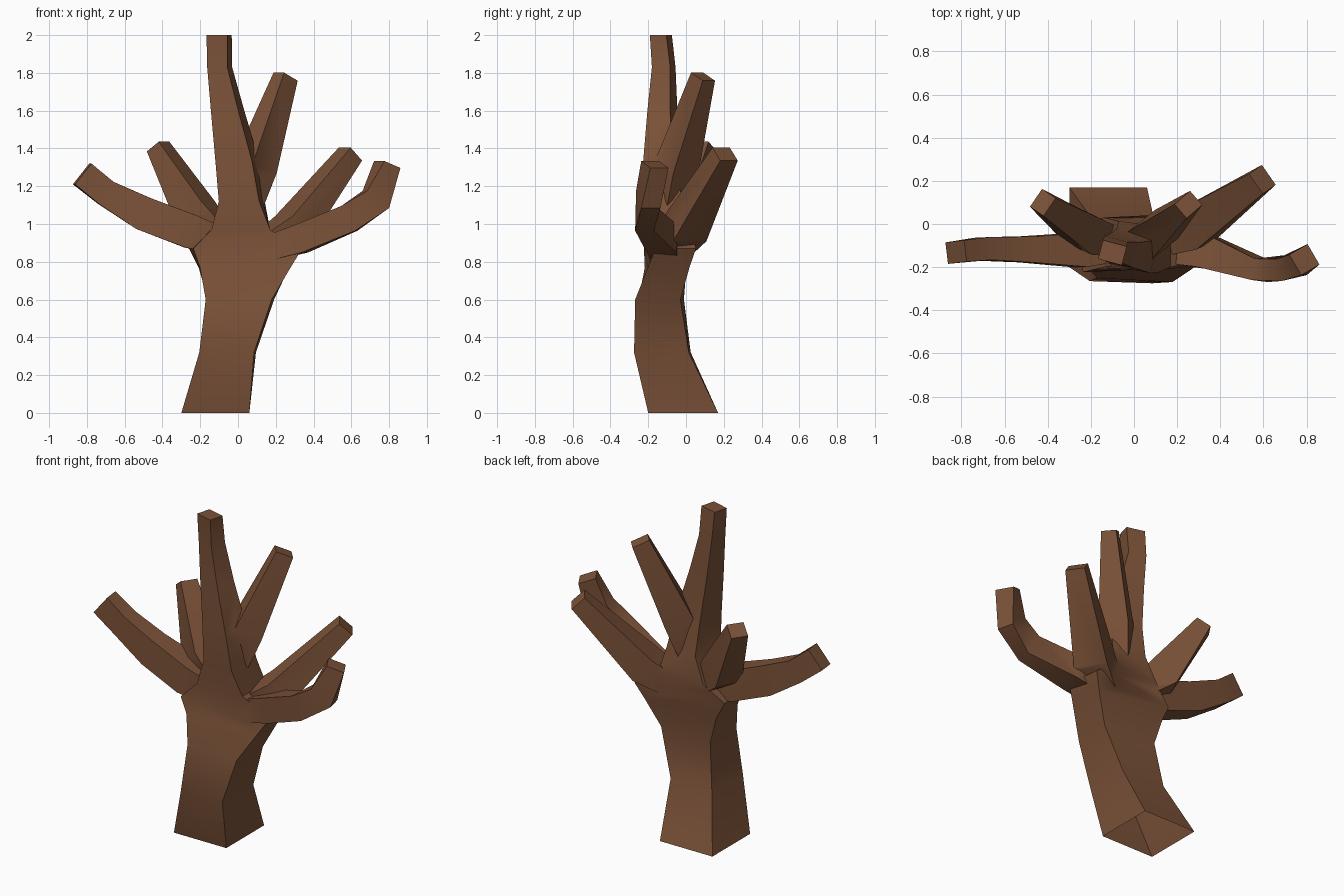
import bpy, bmesh, math
from mathutils import Vector

if "Cube" in bpy.data.objects:
    bpy.data.objects.remove(bpy.data.objects["Cube"])

bark = bpy.data.materials.new("brown_bark")
bark.diffuse_color = (0.2, 0.085, 0.04, 1)
bark.use_nodes = True
bark.node_tree.nodes["Principled BSDF"].inputs["Base Color"].default_value = bark.diffuse_color


def loft(name, rings):
    """Closed four-sided tube through rings of four corners."""
    bm = bmesh.new()
    vs = [[bm.verts.new(p) for p in r] for r in rings]
    for a, b in zip(vs, vs[1:]):
        for i in range(4):
            j = (i + 1) % 4
            bm.faces.new((a[i], a[j], b[j], b[i]))
    bm.faces.new(vs[0][::-1])
    bm.faces.new(vs[-1])
    bmesh.ops.recalc_face_normals(bm, faces=bm.faces)
    me = bpy.data.meshes.new(name)
    bm.to_mesh(me)
    bm.free()
    me.materials.append(bark)
    ob = bpy.data.objects.new(name, me)
    bpy.context.collection.objects.link(ob)
    return ob


def column(name, sections):
    """Level sections: x, y, z, half width, half depth, turn in degrees."""
    rings = []
    for x, y, z, a, b, turn in sections:
        c, s = math.cos(math.radians(turn)), math.sin(math.radians(turn))
        rings.append([(x + c * i * a - s * j * b, y + s * i * a + c * j * b, z)
                      for i, j in ((-1, -1), (1, -1), (1, 1), (-1, 1))])
    return loft(name, rings)


def branch(name, sections):
    """Sections square to the path: x, y, z, half width, half height."""
    pts = [Vector(s[:3]) for s in sections]
    rings = []
    for k, s in enumerate(sections):
        t = Vector()
        if k:
            t += (pts[k] - pts[k - 1]).normalized()
        if k < len(pts) - 1:
            t += (pts[k + 1] - pts[k]).normalized()
        t.normalize()
        u = t.cross(Vector((0, 0, 1))).normalized()
        v = u.cross(t)
        rings.append([pts[k] + u * i * s[3] + v * j * s[4]
                      for i, j in ((-1, -1), (1, -1), (1, 1), (-1, 1))])
    return loft(name, rings)


# trunk with its flared crown and central leader
trunk = column("tree_trunk", [
    (-0.12, -0.015, 0, 0.18, 0.185, 0),
    (-0.055, -0.125, 0.32, 0.145, 0.145, -2),
    (0.01, -0.14, 0.6, 0.175, 0.12, -3),
    (0.035, -0.1, 0.77, 0.24, 0.11, 2),
    (0.04, -0.085, 0.87, 0.29, 0.108, 6),
    (0.015, -0.085, 0.97, 0.155, 0.115, 0),
    (0.02, -0.105, 1.12, 0.108, 0.105, -8),
    (-0.003, -0.125, 1.33, 0.1, 0.08, -14),
    (-0.055, -0.125, 1.6, 0.075, 0.062, -15),
    (-0.097, -0.118, 1.83, 0.055, 0.05, -15),
    (-0.10, -0.133, 2.0, 0.057, 0.045, -15)])

# limbs, each starting inside the trunk
limbs = [
    branch("upper_right_branch", [
        (0.02, -0.1, 1.0, 0.06, 0.05), (0.09, -0.05, 1.3, 0.085, 0.085),
        (0.252, 0.09, 1.78, 0.043, 0.052)]),
    branch("left_branch", [
        (0.0, -0.1, 0.88, 0.06, 0.06), (-0.25, -0.12, 0.96, 0.08, 0.09),
        (-0.5, -0.118, 1.055, 0.06, 0.09), (-0.70, -0.115, 1.165, 0.053, 0.07),
        (-0.825, -0.13, 1.265, 0.05, 0.07)]),
    branch("left_back_branch", [
        (-0.03, -0.1, 0.88, 0.05, 0.05), (-0.225, -0.035, 1.06, 0.085, 0.095),
        (-0.423, 0.1, 1.41, 0.05, 0.046)]),
    branch("right_front_branch", [
        (0.06, -0.1, 0.84, 0.07, 0.06), (0.33, -0.125, 0.92, 0.08, 0.075),
        (0.59, -0.215, 1.03, 0.05, 0.075), (0.73, -0.2, 1.13, 0.052, 0.075),
        (0.79, -0.165, 1.315, 0.055, 0.052)]),
    branch("right_back_branch", [
        (0.06, -0.1, 0.83, 0.06, 0.06), (0.29, -0.005, 0.975, 0.1, 0.085),
        (0.595, 0.207, 1.37, 0.056, 0.05)])]

# fuse everything into one solid
for limb in limbs:
    m = trunk.modifiers.new("join", 'BOOLEAN')
    m.operation = 'UNION'
    m.solver = 'EXACT'
    m.object = limb
bpy.context.view_layer.objects.active = trunk
trunk.select_set(True)
for m in list(trunk.modifiers):
    bpy.ops.object.modifier_apply(modifier=m.name)
for limb in limbs:
    bpy.data.objects.remove(limb)

# the trunk is hollow and open at the foot
bm = bmesh.new()
bm.from_mesh(trunk.data)
foot = [f for f in bm.faces if f.calc_center_median().z < 0.001]
bmesh.ops.delete(bm, geom=foot, context='FACES_ONLY')
bm.to_mesh(trunk.data)
bm.free()
bpy.ops.object.shade_smooth_by_angle(angle=math.radians(40))
